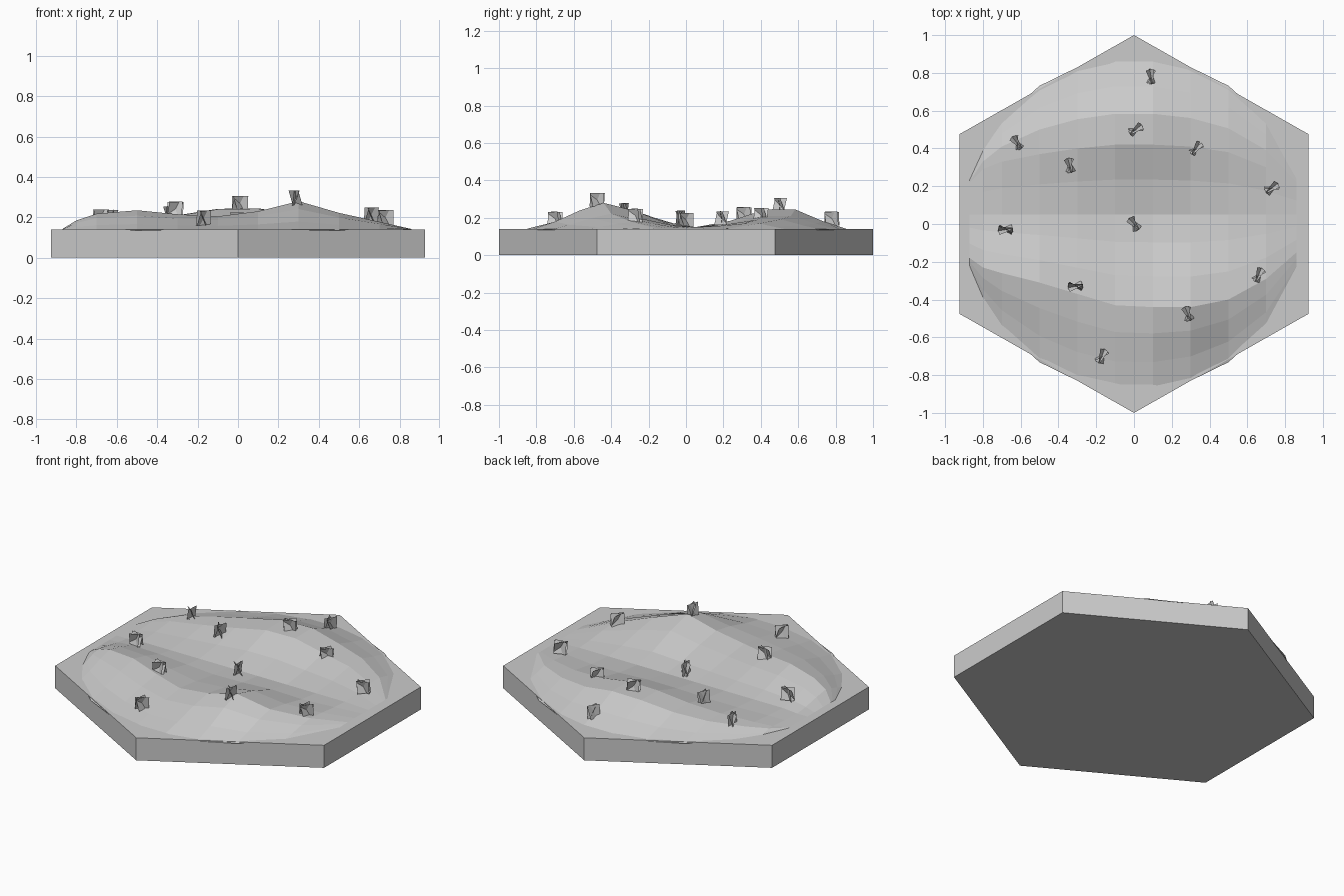
import bpy
import math
from mathutils import Matrix, Vector

if "Cube" in bpy.data.objects:
    bpy.data.objects.remove(bpy.data.objects["Cube"])

BASE_TOP = 0.14


def make_object(name, verts, faces):
    mesh = bpy.data.meshes.new(name)
    mesh.from_pydata(verts, [], faces)
    mesh.update()
    obj = bpy.data.objects.new(name, mesh)
    bpy.context.collection.objects.link(obj)
    return obj


# Hexagonal tile base
outline = [(0, -1), (0.925, -0.475), (0.925, 0.475), (0, 1), (-0.925, 0.475), (-0.925, -0.475)]
verts = [(x, y, z) for z in (0, BASE_TOP) for x, y in outline]
faces = [(5, 4, 3, 2, 1, 0), (6, 7, 8, 9, 10, 11)]
faces += [(i, (i + 1) % 6, (i + 1) % 6 + 6, i + 6) for i in range(6)]
make_object("hex_base", verts, faces)

# Dunes: each column is x, front crest y and z, back crest y and z
columns = [
    (-0.87, -0.18, 0.142, 0.22, 0.14),
    (-0.80, -0.23, 0.185, 0.29, 0.155),
    (-0.70, -0.26, 0.218, 0.33, 0.170),
    (-0.50, -0.31, 0.235, 0.37, 0.185),
    (-0.30, -0.37, 0.215, 0.40, 0.208),
    (-0.10, -0.43, 0.205, 0.42, 0.240),
    (0.10, -0.44, 0.230, 0.42, 0.243),
    (0.30, -0.44, 0.280, 0.41, 0.208),
    (0.50, -0.40, 0.222, 0.38, 0.190),
    (0.70, -0.29, 0.178, 0.30, 0.168),
    (0.86, -0.15, 0.142, 0.20, 0.14),
]


def section(x, y1, z1, y2, z2):
    """Front to back profile through both dunes at one x."""
    k = math.sqrt(max(0.0, 1 - (x / 0.90) ** 2))
    rim = max(0.88 * k, 0.24)
    low, vy = BASE_TOP, 0.05
    vz = 0.15 if abs(x) < 0.8 else 0.142
    y3 = y2 + (rim - y2) * 0.36

    def mix(ya, za, yb, zb, t, s):
        return (x, ya + (yb - ya) * t, za + (zb - za) * s)

    return [
        (x, -rim, low - 0.005),
        mix(-rim, low, y1, z1, 0.33, 0.28),
        mix(-rim, low, y1, z1, 0.68, 0.72),
        (x, y1, z1),
        mix(y1, z1, vy, vz, 0.33, 0.32),
        mix(y1, z1, vy, vz, 0.70, 0.80),
        (x, vy, vz),
        mix(vy, vz, y2, z2, 0.5, 0.36),
        (x, y2, z2),
        (x, y3, z2 + 0.002),
        mix(y3, z2, rim, low, 0.5, 0.58),
        (x, rim, low - 0.005),
    ]


sections = [section(*c) for c in columns]
n = len(sections[0])
verts = [p for s in sections for p in s]
faces = []
for c in range(len(columns) - 1):
    for r in range(n - 1):
        a = c * n + r
        faces.append((a, a + n, a + n + 1, a + 1))
make_object("sand_dunes", verts, faces)


# Grass tufts: crossed leaning cards
def tuft(index, x, y, z, angle):
    verts, faces = [], []
    for turn, tilt in ((0, 20), (28, -20), (-28, 8)):
        rot = Matrix.Rotation(math.radians(angle + turn), 4, 'Z') @ Matrix.Rotation(math.radians(tilt), 4, 'X')
        start = len(verts)
        for px, pz in ((-0.039, -0.038), (0.039, -0.038), (0.039, 0.038), (-0.039, 0.038)):
            verts.append(Vector((x, y, z + 0.036)) + rot @ Vector((px, 0, pz)))
        faces.append(tuple(range(start, start + 4)))
    make_object("grass_tuft_%d" % index, verts, faces)


tufts = [
    (0.09, 0.78, 0.16, 85), (0.01, 0.50, 0.233, 25), (-0.62, 0.43, 0.165, 115),
    (-0.34, 0.31, 0.183, 92), (0.33, 0.40, 0.18, 42), (0.73, 0.19, 0.162, 25),
    (0.0, 0.0, 0.153, 118), (-0.68, -0.03, 0.166, 175), (-0.31, -0.33, 0.205, 178),
    (0.66, -0.27, 0.176, 55), (0.285, -0.475, 0.26, 100), (-0.17, -0.70, 0.16, 55),
]
for i, t in enumerate(tufts):
    tuft(i + 1, *t)
